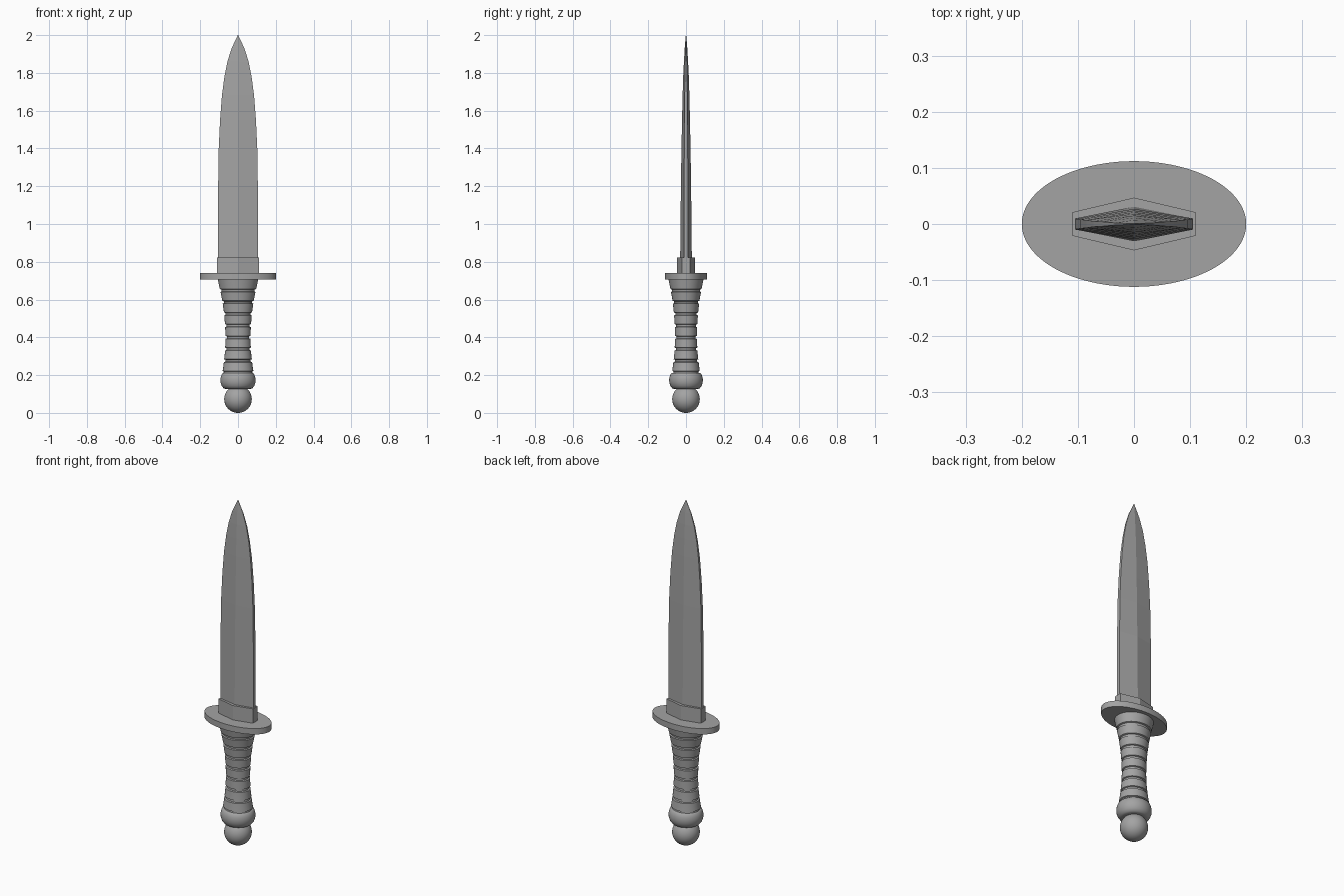
import bpy, bmesh, math

cube = bpy.data.objects.get("Cube")
if cube:
    bpy.data.objects.remove(cube, do_unlink=True)

GREY = (0.37, 0.37, 0.37, 1)
steel = bpy.data.materials.new("plain grey")
steel.use_nodes = True
steel.diffuse_color = GREY
steel.node_tree.nodes["Principled BSDF"].inputs["Base Color"].default_value = GREY


def loft(name, sections, smooth=None):
    """Skin a stack of closed rings and cap both ends."""
    bm = bmesh.new()
    rings = [[bm.verts.new(p) for p in ring] for ring in sections]
    n = len(rings[0])
    for low, high in zip(rings, rings[1:]):
        for i in range(n):
            j = (i + 1) % n
            bm.faces.new((low[i], low[j], high[j], high[i]))
    bm.faces.new(rings[0][::-1])
    bm.faces.new(rings[-1])
    bmesh.ops.remove_doubles(bm, verts=bm.verts[:], dist=0.00001)
    bmesh.ops.recalc_face_normals(bm, faces=bm.faces[:])
    mesh = bpy.data.meshes.new(name)
    bm.to_mesh(mesh)
    bm.free()
    mesh.materials.append(steel)
    obj = bpy.data.objects.new(name, mesh)
    bpy.context.collection.objects.link(obj)
    if smooth:
        shade(obj, smooth)
    return obj


def shade(obj, angle):
    bpy.ops.object.select_all(action='DESELECT')
    obj.select_set(True)
    bpy.context.view_layer.objects.active = obj
    bpy.ops.object.shade_smooth_by_angle(angle=math.radians(angle))


def oval(rx, ry, z, n=48):
    return [(rx * math.cos(math.tau * i / n), ry * math.sin(math.tau * i / n), z)
            for i in range(n)]


def hexagon(w, ridge, edge, z):
    return [(w, -edge, z), (w, edge, z), (0, ridge, z),
            (-w, edge, z), (-w, -edge, z), (0, -ridge, z)]


def lerp_table(table, z):
    for a, b in zip(table, table[1:]):
        if z <= b[0]:
            t = (z - a[0]) / (b[0] - a[0])
            return [p + (q - p) * t for p, q in zip(a[1:], b[1:])]
    return table[-1][1:]


# Blade: height, half width, ridge and edge half thickness
blade = [(0.80, 0.105, 0.031, 0.010), (1.2, 0.105, 0.027, 0.010),
         (1.4, 0.102, 0.024, 0.009), (1.55, 0.095, 0.021, 0.008),
         (1.68, 0.085, 0.018, 0.007), (1.78, 0.072, 0.015, 0.005),
         (1.86, 0.056, 0.011, 0.004), (1.93, 0.034, 0.007, 0.002),
         (2.0, 0.001, 0.001, 0.0005)]
loft("blade", [hexagon(w, r, e, z) for z, w, r, e in blade])

# Collar around the blade root
loft("blade_collar", [hexagon(0.11, 0.047, 0.021, z) for z in (0.735, 0.823)])

# Oval guard
loft("guard", [oval(0.2, 0.112, z, 96) for z in (0.706, 0.74)], 30)

# Waisted grip cut by evenly spaced grooves
outline = [(0.20, 0.085, 0.076), (0.25, 0.077, 0.069), (0.32, 0.069, 0.061),
           (0.39, 0.066, 0.058), (0.46, 0.068, 0.059), (0.53, 0.074, 0.064),
           (0.60, 0.084, 0.072), (0.66, 0.097, 0.083), (0.71, 0.108, 0.093)]
rings = [oval(*outline[0][1:], 0.20)]
for k in range(8):
    z = 0.214 + k * 0.062
    for dz, depth in ((-0.008, 0), (-0.005, 0.007), (0.005, 0.007), (0.008, 0), (0.031, 0)):
        rx, ry = lerp_table(outline, z + dz)
        rings.append(oval(rx - depth, ry - depth, z + dz))
rings.append(oval(*outline[-1][1:], 0.71))
loft("grip", rings, 30)

# Rounded swelling below the grip
swell = [(0.126, 0.065), (0.130, 0.076), (0.143, 0.086), (0.160, 0.092),
         (0.178, 0.093), (0.193, 0.090), (0.207, 0.084), (0.212, 0.078)]
loft("grip_swelling", [oval(r, r * 0.96, z) for z, r in swell], 50)

# Ball pommel
bpy.ops.mesh.primitive_uv_sphere_add(segments=48, ring_count=24, radius=0.073,
                                     location=(0, 0, 0.073))
pommel = bpy.context.object
pommel.name = "pommel"
pommel.data.materials.append(steel)
shade(pommel, 40)
